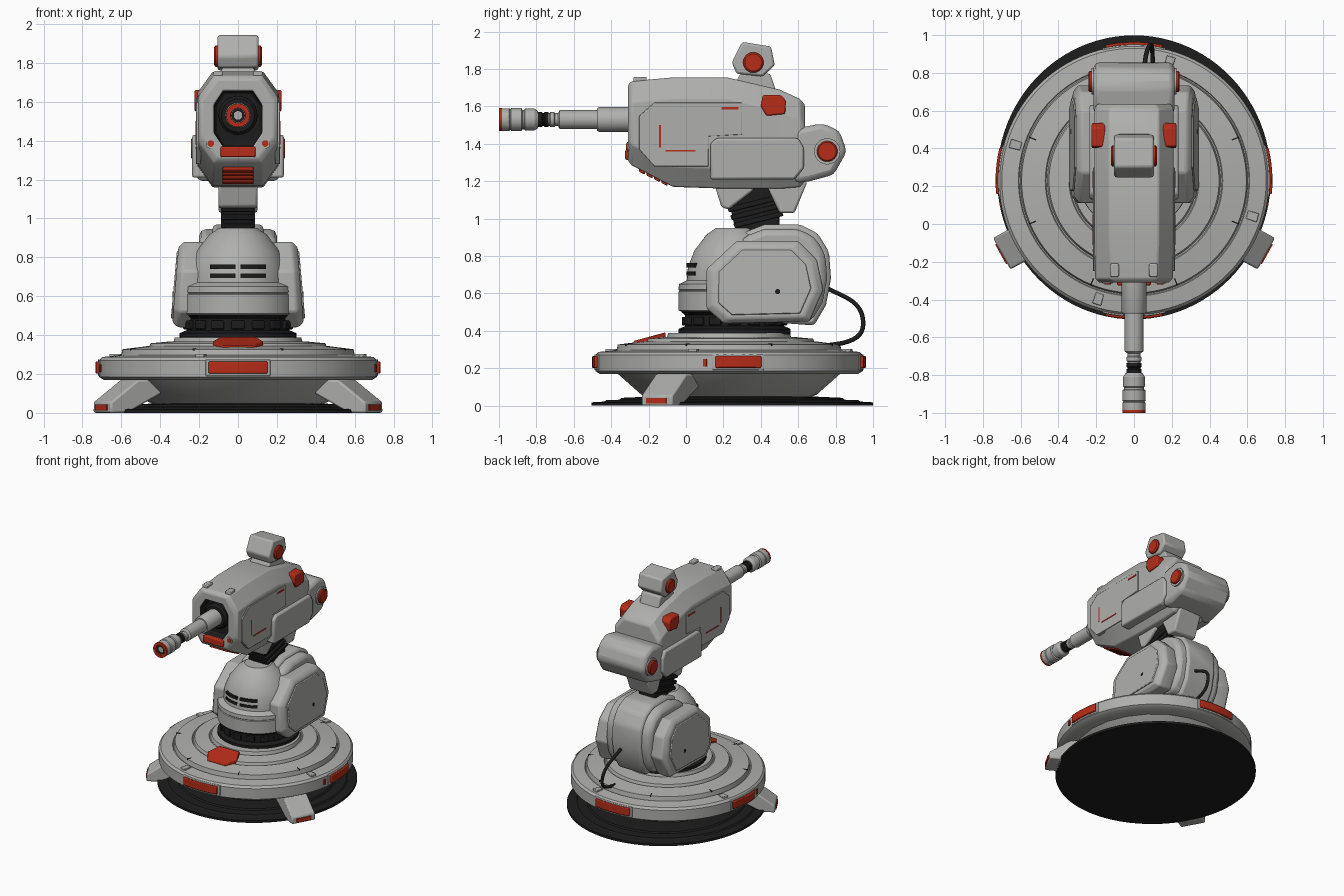
import bpy, bmesh
from math import sin, cos, pi, radians
from mathutils import Vector

if "Cube" in bpy.data.objects:
    bpy.data.objects.remove(bpy.data.objects["Cube"])


def material(name, rgb):
    m = bpy.data.materials.new(name)
    m.use_nodes = True
    m.diffuse_color = (*rgb, 1)
    m.node_tree.nodes["Principled BSDF"].inputs["Base Color"].default_value = (*rgb, 1)
    return m


GREY = material("armour grey", (0.43, 0.43, 0.42))
BLACK = material("rubber black", (0.012, 0.012, 0.012))
RED = material("signal red", (0.47, 0.025, 0.009))


def finish(name, bm, mats, bevel=0):
    bmesh.ops.recalc_face_normals(bm, faces=bm.faces)
    mesh = bpy.data.meshes.new(name)
    bm.to_mesh(mesh)
    bm.free()
    for m in mats:
        mesh.materials.append(m)
    ob = bpy.data.objects.new(name, mesh)
    bpy.context.collection.objects.link(ob)
    bpy.ops.object.select_all(action='DESELECT')
    ob.select_set(True)
    bpy.context.view_layer.objects.active = ob
    bpy.ops.object.shade_smooth_by_angle(angle=radians(32))
    if bevel:
        mod = ob.modifiers.new("soft edges", 'BEVEL')
        mod.width, mod.segments = bevel, 2
        mod.limit_method, mod.angle_limit = 'ANGLE', radians(25)
    return ob


def loft_mesh(rings):
    bm = bmesh.new()
    rows = [[bm.verts.new(p) for p in ring] for ring in rings]
    n = len(rows[0])
    for a, b in zip(rows, rows[1:]):
        for i in range(n):
            j = (i + 1) % n
            bm.faces.new((a[i], a[j], b[j], b[i]))
    caps = [bm.faces.new(rows[0]), bm.faces.new(rows[-1])]
    return bm, caps


def loft(name, rings, mat=GREY, bevel=0):
    return finish(name, loft_mesh(rings)[0], [mat], bevel)


def lathe(name, profile, centre, mat=GREY, axis=(0, 0, 1), n=64, squash=1):
    turn = Vector((0, 0, 1)).rotation_difference(Vector(axis))
    ring = [(cos(2 * pi * i / n), squash * sin(2 * pi * i / n)) for i in range(n)]
    return loft(name, [[turn @ Vector((r * x, r * y, t)) + Vector(centre)
                        for x, y in ring] for r, t in profile], mat)


def prism(name, pts, x0, x1, mat=GREY, bevel=0):
    """Side outline in y and z, extruded along x."""
    return loft(name, [[(x, y, z) for y, z in pts] for x in (x0, x1)], mat, bevel)


def box(name, x0, x1, y0, y1, z0, z1, mat=GREY, bevel=0):
    return prism(name, [(y0, z0), (y1, z0), (y1, z1), (y0, z1)], x0, x1, mat, bevel)


def arc_plate(name, cy, r0, r1, z0, z1, mid, half, mat, bevel=0):
    rings = []
    for i in range(9):
        a = mid + half * (i / 4 - 1)
        rings.append([(r * cos(a), cy + r * sin(a), z)
                      for r, z in ((r0, z0), (r1, z0), (r1, z1), (r0, z1))])
    return loft(name, rings, mat, bevel)


SIDES = (("left", 1), ("right", -1))
BASE_Y, TURN_Y = 0.23, 0.26

# Ground pad and stepped base
lathe("ground_pad", [(.725, 0), (.725, .018), (.66, .022), (.65, .03), (.58, .032),
                     (.57, .042), (.4, .05)], (0, .247, 0), BLACK, n=96, squash=1.037)
lathe("base_underside", [(.42, .04), (.47, .06), (.6, .175), (.6, .2)],
      (0, BASE_Y, 0), n=24)
lathe("base_disc", [(.58, .17), (.69, .17), (.715, .185), (.715, .27), (.7, .287),
                    (.612, .297), (.608, .29), (.602, .29), (.595, .327), (.47, .343),
                    (.465, .335), (.458, .335), (.45, .358), (.345, .368),
                    (.34, .362), (.333, .362), (.325, .388), (.2, .392)],
      (0, BASE_Y, 0), n=96)
for name, mid, half in (("front", -pi / 2, .21), ("back", pi / 2, .21),
                        ("left", .07, .17), ("right", pi - .07, .17)):
    arc_plate(name + "_rim_housing", BASE_Y, .69, .72, .19, .275, mid, half + .025, GREY, .004)
    arc_plate(name + "_rim_light", BASE_Y, .7, .733, .202, .265, mid, half, RED, .006)
for name, s in SIDES:
    arc_plate(name + "_small_rim_light", BASE_Y, .7, .722, .21, .25,
              pi / 2 - s * (pi / 2 + .18), .014, RED)
hexagon = [(-.08, -.28, .338), (.08, -.28, .338), (.13, -.2, .36),
           (.09, -.11, .384), (-.09, -.11, .384), (-.13, -.2, .36)]
loft("base_top_light", [[(x, y, z + d) for x, y, z in hexagon] for d in (-.03, .008)],
     RED, .004)

# Raised seams and latches on the base top
for i in range(8):
    a = pi / 8 + i * pi / 4
    arc_plate("base_seam", BASE_Y, .47, .6, .32, .3315, a, .006, BLACK)
    if i % 2:
        arc_plate("base_latch", BASE_Y, .625, .685, .28, .303, a + .1, .035, GREY, .004)

# Two slanted stabiliser feet
for name, s in SIDES:
    out = Vector((s * .875, -.484, 0))
    side = Vector((.484, s * .875, 0))
    origin = Vector((0, BASE_Y, 0))

    def foot_ring(pts, w):
        return [origin + out * r + side * w + Vector((0, 0, z)) for r, z in pts]
    shape = [(.5, .17), (.64, .17), (.8, .055), (.8, 0), (.7, 0), (.5, .1)]
    loft(name + "_foot", [foot_ring(shape, w) for w in (-.095, .095)], GREY, .01)
    lamp = [(.79, .012), (.807, .012), (.807, .042), (.79, .042)]
    loft(name + "_foot_light", [foot_ring(lamp, w) for w in (-.06, .06)], RED)

# Turntable
lathe("turntable", [(.3, .38), (.3, .41), (.265, .425), (.265, .485), (.285, .5),
                    (.285, .53)], (0, TURN_Y, 0), BLACK)
for i in range(16):
    arc_plate("turntable_block", TURN_Y, .25, .282, .43, .475, i * pi / 8, .12, BLACK, .005)

# Torso: round front shell, rear hump and front vents
lathe("torso_shell", [(.28, .5), (.3, .51), (.3, .61), (.295, .615), (.3, .62), (.298, .65),
                      (.255, .67), (.25, .74), (.215, .83), (.15, .915), (.1, .95)],
      (0, TURN_Y, 0))
for row in (.695, .74):
    for s in (1, -1):
        arc_plate("torso_vent", TURN_Y, .2, .257, row, row + .022,
                  -pi / 2 + s * .32, .27, BLACK)
hump = [(.25, .48), (.67, .45), (.73, .55), (.755, .68), (.745, .81), (.69, .9),
        (.6, .945), (.42, .945), (.3, .9)]
prism("torso_hump", hump, -.2, .2, GREY, .035)
prism("torso_hump_band", [(.42 + (y - .42) * 1.06, .68 + (z - .68) * 1.09) for y, z in hump],
      -.13, .13, GREY, .02)

# Side pods with raised cover
pod = [(.2, .44), (.11, .52), (.11, .73), (.27, .88), (.6, .88), (.7, .78),
       (.735, .62), (.66, .45)]


def pod_ring(x, k, s):
    return [(s * (x - (z - .43) * .07), .42 + (y - .42) * k, .655 + (z - .655) * k)
            for y, z in pod]


for name, s in SIDES:
    loft(name + "_pod", [pod_ring(x, k, s) for x, k in
                         ((.2, .97), (.25, 1), (.31, 1), (.338, .88))], GREY, .01)
    loft(name + "_pod_cover", [pod_ring(x, k, s) for x, k in ((.33, .8), (.346, .78))],
         GREY, .003)
    lathe(name + "_pod_bolt", [(.014, 0), (.014, s * .026)], (s * .31, .49, .61), BLACK,
          (1, 0, 0), 12)

# Power cable
curve = bpy.data.curves.new("power_cable", 'CURVE')
curve.dimensions, curve.bevel_depth, curve.bevel_resolution = '3D', .012, 3
path = [(.05, .7, .66), (.05, .78, .61), (.06, .91, .57), (.09, .965, .45),
        (.1, .93, .34), (.1, .77, .325)]
spline = curve.splines.new('NURBS')
spline.points.add(len(path) - 1)
for p, co in zip(spline.points, path):
    p.co = (*co, 1)
spline.use_endpoint_u, spline.order_u = True, 4
curve.materials.append(BLACK)
bpy.context.collection.objects.link(bpy.data.objects.new("power_cable", curve))

# Neck joint and brackets
prism("neck", [(.27, .91), (.5, .93), (.5, 1.08), (.47, 1.2), (.35, 1.2), (.24, 1.05)],
      -.075, .075, BLACK, .01)
for i in range(3):
    y, z = .262 - i * .016, .95 + i * .042
    prism("neck_rib", [(y, z), (y + .26, z + .065), (y + .25, z + .09), (y - .01, z + .025)],
          -.088, .088, BLACK, .005)
prism("neck_front_bracket", [(.15, 1.19), (.19, 1.06), (.23, 1.05), (.36, 1.15), (.36, 1.19)],
      -.1, .1, GREY, .012)
prism("neck_rear_bracket", [(.42, 1.2), (.5, 1.03), (.58, 1.03), (.65, 1.2)],
      -.1, .1, GREY, .012)

# Gun housing with a recessed black front
def octagon(y, w, z0, z1, cx=.08, cz=.11):
    half = [(w - cx, z0), (w, z0 + cz), (w, z1 - cz), (w - cx, z1)]
    return [(x, y, z) for x, z in half] + [(-x, y, z) for x, z in reversed(half)]


bm, caps = loft_mesh([octagon(*s) for s in (
    (-.31, .185, 1.31, 1.715), (-.29, .205, 1.285, 1.735), (-.07, .21, 1.17, 1.755),
    (.22, .21, 1.16, 1.755), (.5, .21, 1.16, 1.69), (.61, .21, 1.17, 1.64),
    (.635, .195, 1.2, 1.61))])
front = caps[0]
bm.normal_update()
bmesh.ops.inset_region(bm, faces=[front], thickness=.065)
walls = bmesh.ops.inset_region(bm, faces=[front], thickness=.012)["faces"]
for v in front.verts:
    v.co.y += .06
for f in walls + [front]:
    f.material_index = 1
finish("gun_housing", bm, [GREY, BLACK], .008)

# Front trim of the housing
box("front_light", -.09, .09, -.325, -.29, 1.315, 1.37, RED, .008)
for i in range(4):
    y, z = -.25 + i * .04, 1.262 - i * .02
    prism("chin_louvre", [(y, z + .02), (y, z - .012), (y + .03, z - .026), (y + .03, z)],
          -.08, .08, RED, .003)
for name, s in SIDES:
    lathe(name + "_front_lens_rim", [(.026, -.29), (.026, -.316)], (s * .14, 0, 1.385),
          GREY, (0, 1, 0), 16)
    lathe(name + "_front_lens", [(.017, -.3), (.017, -.32)], (s * .14, 0, 1.385),
          RED, (0, 1, 0), 16)
    box(name + "_top_latch", s * .08, s * .125, -.28, -.21, 1.7, 1.758, GREY, .006)

# Barrel
gun = (0, 0, 1.53)
for name, mat, profile in (
        ("barrel_seat", BLACK, [(.1, -.24), (.1, -.28), (.085, -.3), (.07, -.3)]),
        ("barrel_collar", GREY, [(.066, -.24), (.066, -.465), (.06, -.475), (.05, -.475)]),
        ("barrel_tube", GREY, [(.05, -.45), (.05, -.675), (.034, -.685), (.034, -.7),
                               (.04, -.705), (.04, -.725), (.034, -.73), (.034, -.76)]),
        ("barrel_coupling", BLACK, [(.04, -.735), (.04, -.755), (.034, -.76), (.034, -.765),
                                    (.04, -.77), (.04, -.8), (.034, -.805)]),
        ("muzzle", GREY, [(.045, -.79), (.058, -.81), (.058, -.86), (.052, -.865),
                          (.052, -.875), (.062, -.88), (.062, -.935), (.056, -.94),
                          (.06, -.945), (.06, -.988), (.045, -.988)]),
        ("muzzle_ring", RED, [(.061, -.985), (.061, -1), (.038, -1), (.034, -.95)]),
        ("muzzle_bore", BLACK, [(.035, -.95), (.035, -.99), (.022, -.99), (.02, -.96)])):
    lathe(name, profile, gun, mat, (0, 1, 0), 32)

# Rear drive housing
prism("rear_housing", [(.58, 1.19), (.66, 1.2), (.79, 1.235), (.86, 1.36), (.82, 1.47),
                       (.73, 1.51), (.58, 1.48)], -.215, .215, GREY, .03)

# Housing side details
panel = [(-.25, 1.37), (-.25, 1.55), (-.17, 1.62), (.3, 1.62), (.3, 1.45), (.12, 1.44),
         (.12, 1.28), (-.17, 1.28)]
for name, s in SIDES:
    prism(name + "_upper_panel", panel, s * .19, s * .216, GREY, .003)
    prism(name + "_lower_armour", [(.13, 1.21), (.13, 1.4), (.16, 1.43), (.6, 1.43),
                                   (.63, 1.38), (.63, 1.27), (.58, 1.21)],
          s * .15, s * .236, GREY, .012)
    prism(name + "_side_vent", [(.4, 1.6), (.41, 1.66), (.51, 1.66), (.535, 1.63),
                                (.53, 1.56), (.43, 1.55)], s * .15, s * .224, RED, .008)
    for y0, y1, z0, z1 in ((-.145, -.135, 1.38, 1.5), (-.11, .05, 1.36, 1.368),
                           (.19, .28, 1.585, 1.597)):
        box(name + "_red_mark", s * .21, s * .219, y0, y1, z0, z1, RED)
    lathe(name + "_drive_cap_rim", [(.07, .19 * s), (.07, .225 * s)], (0, .755, 1.36),
          GREY, (1, 0, 0), 32)
    lathe(name + "_drive_cap", [(.055, .2 * s), (.055, .235 * s), (.048, .242 * s)],
          (0, .755, 1.36), RED, (1, 0, 0), 32)
    lathe(name + "_sensor_lamp", [(.055, .08 * s), (.055, .115 * s), (.046, .123 * s)],
          (0, .36, 1.835), RED, (1, 0, 0), 24)

# Sensor block on its pedestal
prism("sensor_pedestal", [(.26, 1.72), (.29, 1.775), (.45, 1.775), (.49, 1.66)],
      -.085, .085, GREY, .01)
prism("sensor_block", [(.27, 1.775), (.245, 1.835), (.3, 1.945), (.455, 1.92), (.475, 1.82),
                       (.41, 1.76)], -.105, .105, GREY, .012)
